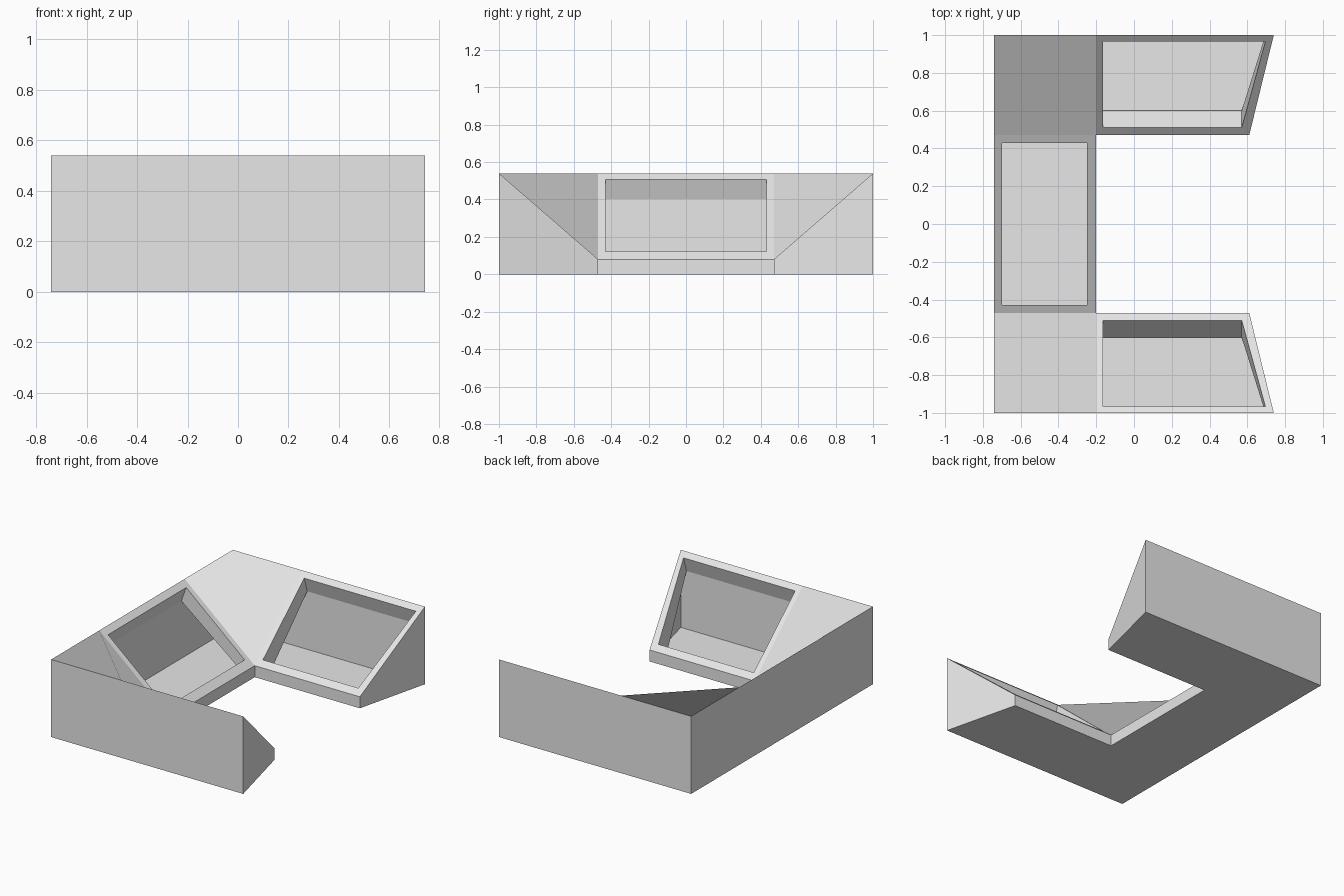
import bpy
import bmesh

cube = bpy.data.objects.get("Cube")
if cube:
    bpy.data.objects.remove(cube, do_unlink=True)

# Main dimensions
BACK, FRONT, FRONT_IN = -0.74, 0.74, 0.61   # x of the back wall and arm ends
BAY, ARM = -0.2, 0.47                       # inner x of the bay, inner y of the arms
TOP, LOW = 0.54, 0.08                       # heights of outer and inner edges

grey = bpy.data.materials.new("plain grey")
grey.use_nodes = True
grey.diffuse_color = (0.8, 0.8, 0.8, 1)
grey.node_tree.nodes["Principled BSDF"].inputs["Base Color"].default_value = (0.8, 0.8, 0.8, 1)

bm = bmesh.new()
cache = {}


def vert(p):
    key = tuple(round(c, 4) for c in p)
    if key not in cache:
        cache[key] = bm.verts.new(key)
    return cache[key]


def face(*points):
    bm.faces.new([vert(p) for p in points])


def ring(a, b):
    """Bridge two matching loops of points with quads."""
    for i in range(len(a)):
        j = (i + 1) % len(a)
        face(a[i], a[j], b[j], b[i])


def arm_slope(y):
    return LOW + (y - ARM) * (TOP - LOW) / (1 - ARM)


def bay_slope(x):
    return LOW + (BAY - x) * (TOP - LOW) / (BAY - BACK)


# Two side arms with a sloped top, an open pocket and a lip inside it
for s in (-1, 1):
    rim = [(BAY, s * ARM, LOW), (FRONT_IN, s * ARM, LOW), (FRONT, s, TOP), (BAY, s, TOP)]
    plan = [(-0.165, 0.51), (0.57, 0.51), (0.695, 0.965), (-0.165, 0.965)]
    opening = [(x, s * y, arm_slope(y)) for x, y in plan]
    lip = [(x, s * min(y + 0.09, 0.998), z - 0.104) for (x, y), (_, _, z) in zip(plan, opening)]
    ring(rim, opening)
    ring(opening, lip)
    # Outer wall, arm end and inner wall
    face((BACK, s, 0), (FRONT, s, 0), (FRONT, s, TOP), (BAY, s, TOP), (BACK, s, TOP))
    face((FRONT, s, 0), (FRONT_IN, s * ARM, 0), rim[1], rim[2])
    face((FRONT_IN, s * ARM, 0), (BAY, s * ARM, 0), rim[0], rim[1])
    # Folded corner top between arm and bay
    face((BACK, s * ARM, TOP), rim[0], rim[3], (BACK, s, TOP))

# Middle bay with its pocket
rim = [(BACK, -ARM, TOP), (BAY, -ARM, LOW), (BAY, ARM, LOW), (BACK, ARM, TOP)]
plan = [(-0.7, -0.43), (-0.25, -0.43), (-0.25, 0.43), (-0.7, 0.43)]
opening = [(x, y, bay_slope(x)) for x, y in plan]
lip = [(x if x > -0.5 else BACK + 0.002, y, z - 0.104) for x, y, z in opening]
ring(rim, opening)
ring(opening, lip)
face((BAY, -ARM, 0), (BAY, ARM, 0), rim[2], rim[1])

# Back wall and floor
face((BACK, -1, 0), (BACK, 1, 0), (BACK, 1, TOP), rim[3], rim[0], (BACK, -1, TOP))
face((BACK, -1, 0), (FRONT, -1, 0), (FRONT_IN, -ARM, 0), (BAY, -ARM, 0),
     (BAY, ARM, 0), (FRONT_IN, ARM, 0), (FRONT, 1, 0), (BACK, 1, 0))

bmesh.ops.recalc_face_normals(bm, faces=bm.faces[:])
mesh = bpy.data.meshes.new("console_shell")
bm.to_mesh(mesh)
bm.free()
mesh.materials.append(grey)
shell = bpy.data.objects.new("console_shell", mesh)
bpy.context.collection.objects.link(shell)
